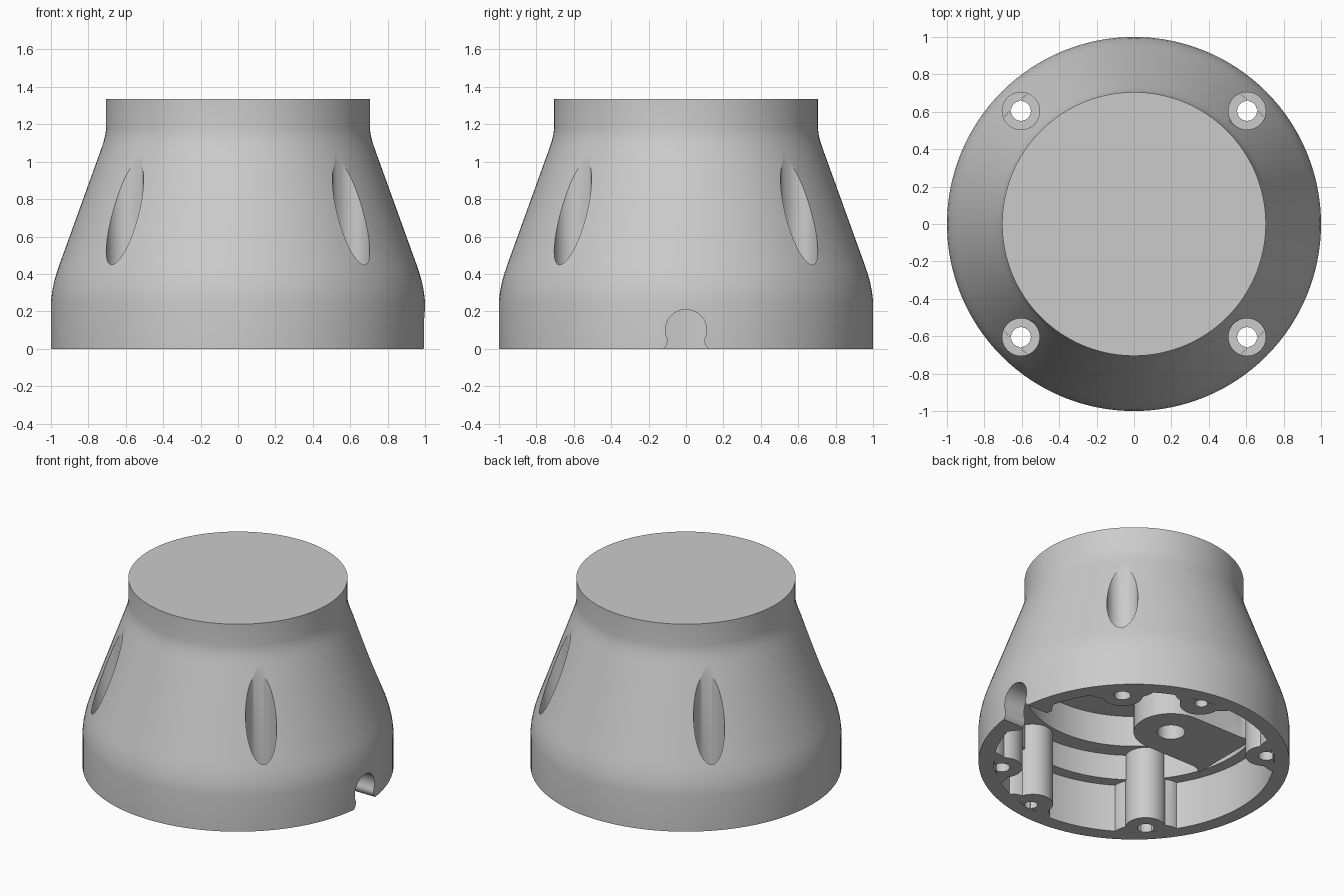
import bpy, bmesh
from math import sin, cos, pi, radians
from mathutils import Matrix

cube = bpy.data.objects.get("Cube")
if cube:
    bpy.data.objects.remove(cube)

grey = bpy.data.materials.new("plain grey")
grey.use_nodes = True
grey.diffuse_color = (0.6, 0.6, 0.6, 1)
grey.node_tree.nodes["Principled BSDF"].inputs["Base Color"].default_value = (0.6, 0.6, 0.6, 1)


def finish(bm, name):
    bmesh.ops.recalc_face_normals(bm, faces=bm.faces)
    mesh = bpy.data.meshes.new(name)
    bm.to_mesh(mesh)
    bm.free()
    mesh.materials.append(grey)
    ob = bpy.data.objects.new(name, mesh)
    bpy.context.collection.objects.link(ob)
    return ob


def lathe(name, profile, steps=128):
    bm = bmesh.new()
    verts = [bm.verts.new((r, 0, z)) for r, z in profile]
    edges = [bm.edges.new(pair) for pair in zip(verts, verts[1:])]
    bmesh.ops.spin(bm, geom=verts + edges, cent=(0, 0, 0), axis=(0, 0, 1),
                   angle=2 * pi, steps=steps, use_duplicate=False)
    bmesh.ops.remove_doubles(bm, verts=bm.verts, dist=0.0005)
    return finish(bm, name)


def prism(name, outline, z0, z1, matrix=Matrix()):
    bm = bmesh.new()
    face = bm.faces.new([bm.verts.new((x, y, z0)) for x, y in outline])
    new = bmesh.ops.extrude_face_region(bm, geom=[face])["geom"]
    moved = [v for v in new if isinstance(v, bmesh.types.BMVert)]
    bmesh.ops.translate(bm, verts=moved, vec=(0, 0, z1 - z0))
    bmesh.ops.transform(bm, matrix=matrix, verts=bm.verts)
    return finish(bm, name)


def arc(cx, cy, r, a0, a1, n):
    angles = [radians(a0 + (a1 - a0) * i / n) for i in range(n + 1)]
    return [(cx + r * cos(a), cy + r * sin(a)) for a in angles]


def circle(cx, cy, r, n=40):
    return arc(cx, cy, r, 0, 360, n)[:-1]


def turn(deg):
    return Matrix.Rotation(radians(deg), 4, "Z")


# Hollow shell: flared outside, stepped cavity inside
housing = lathe("housing", [
    (0, 1.335), (0.705, 1.335), (0.705, 1.18), (0.709, 1.145), (0.719, 1.105),
    (0.735, 1.058), (0.954, 0.452), (0.97, 0.405), (0.984, 0.355),
    (0.994, 0.305), (1, 0.25), (1, 0), (0.9, 0), (0.9, 0.34), (0.82, 0.34),
    (0.82, 0.52), (0.7, 0.52), (0.7, 0.74), (0, 0.74)])

adds, cuts = [], []

# Screw bosses that flare into the wall
half = [(0.895, -0.21), (0.87, -0.193), (0.85, -0.17), (0.836, -0.145)]
boss = half + arc(0.85, 0, 0.13, 260, 100, 20) + [(x, -y) for x, y in reversed(half)]
for angle in (45, 135, 225, 315, 80, -80):
    adds.append(prism("screw_boss", boss, -0.05, 0.525, turn(angle)))

# Thick wall pad around the cable opening
pad = arc(0, 0, 0.95, -17, 17, 12) + arc(0, 0, 0.84, 11, -11, 8)
adds.append(prism("cable_pad", pad, -0.05, 0.35))

# Inner arm with a rounded end, widening where it meets the wall
root = [(-0.7, 0.24), (-0.74, 0.25), (-0.78, 0.28)]
arm = arc(-0.31, 0, 0.24, -90, 90, 24) + root + [(x, -y) for x, y in reversed(root)]
adds.append(prism("inner_arm", arm, 0.335, 0.75))

# Trim below the base
cuts.append(prism("base_trim", circle(0, 0, 1.3), -0.3, 0))

# Counterbored through holes, blind holes and the arm hole
for angle in (45, 135, 225, 315):
    cuts.append(prism("counterbore", circle(0.855, 0, 0.1), 0.25, 1.5, turn(angle)))
    cuts.append(prism("through_hole", circle(0.855, 0, 0.053), -0.2, 0.6, turn(angle)))
for angle in (80, -80):
    cuts.append(prism("blind_hole", circle(0.865, 0, 0.042), -0.2, 0.25, turn(angle)))
cuts.append(prism("arm_hole", circle(-0.31, 0, 0.09), 0.2, 0.6))

# Keyhole cable opening through the wall
foot = [(0.15, -0.05), (0.12, 0), (0.105, 0.015), (0.098, 0.04)]
keyhole = foot + arc(0, 0.1, 0.11, -25, 205, 32) + [(-x, y) for x, y in reversed(foot)]
along_x = Matrix(((0, 0, 1, 0), (1, 0, 0, 0), (0, 1, 0, 0), (0, 0, 0, 1)))
cuts.append(prism("cable_opening", keyhole, 0.7, 1.2, along_x))

# Combine everything into one body
bpy.context.view_layer.objects.active = housing
for operation, tools in (("UNION", adds), ("DIFFERENCE", cuts)):
    for tool in tools:
        mod = housing.modifiers.new(tool.name, "BOOLEAN")
        mod.operation, mod.object, mod.solver = operation, tool, "EXACT"
        bpy.ops.object.modifier_apply(modifier=mod.name)
        bpy.data.objects.remove(tool)

bpy.ops.object.select_all(action="DESELECT")
housing.select_set(True)
bpy.ops.object.shade_smooth_by_angle(angle=radians(30))
